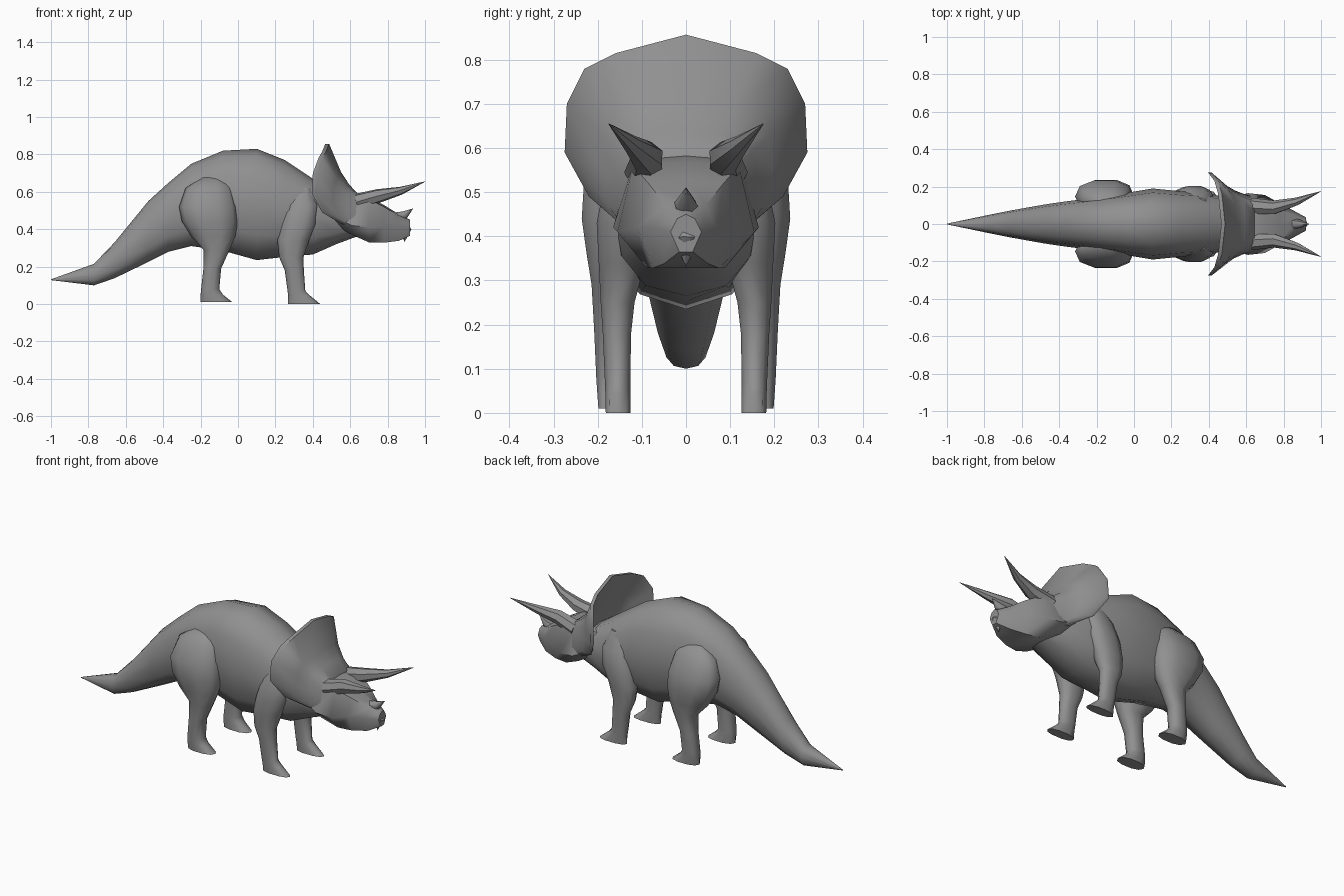
import bpy
import bmesh
import math
from mathutils import Vector

if "Cube" in bpy.data.objects:
    bpy.data.objects.remove(bpy.data.objects["Cube"], do_unlink=True)

# One plain grey skin for every part
GREY = (0.28, 0.28, 0.28, 1)
skin = bpy.data.materials.new("grey_skin")
skin.use_nodes = True
skin.diffuse_color = GREY
skin.node_tree.nodes["Principled BSDF"].inputs["Base Color"].default_value = GREY


def loft(name, rings, mirror=False, angle=50):
    """Bridge equal-sized rings of points, cap both ends, optionally mirror across y."""
    bm = bmesh.new()
    loops = [[bm.verts.new(point) for point in ring] for ring in rings]
    for first, second in zip(loops, loops[1:]):
        count = len(first)
        for i in range(count):
            j = (i + 1) % count
            bm.faces.new((first[i], first[j], second[j], second[i]))
    bm.faces.new(loops[0])
    bm.faces.new(loops[-1])
    bmesh.ops.remove_doubles(bm, verts=bm.verts, dist=0.0005)
    bmesh.ops.recalc_face_normals(bm, faces=bm.faces)
    mesh = bpy.data.meshes.new(name)
    bm.to_mesh(mesh)
    bm.free()
    mesh.materials.append(skin)
    part = bpy.data.objects.new(name, mesh)
    bpy.context.collection.objects.link(part)
    bpy.ops.object.select_all(action="DESELECT")
    part.select_set(True)
    bpy.context.view_layer.objects.active = part
    bpy.ops.object.shade_smooth_by_angle(angle=math.radians(angle))
    if mirror:
        modifier = part.modifiers.new("other_side", "MIRROR")
        modifier.use_axis = (False, True, False)
        modifier.use_mirror_merge = False
    return part


def rounded(count, power=0.85, turn=0.0):
    """Points of a slightly squared unit circle."""
    points = []
    for i in range(count):
        a = math.tau * (i + turn) / count
        c, s = math.cos(a), math.sin(a)
        points.append((math.copysign(abs(c) ** power, c), math.copysign(abs(s) ** power, s)))
    return points


def symmetric(half):
    """Complete a half section that starts and ends on the centre plane."""
    return half + [Vector((p.x, -p.y, p.z)) for p in half[-2:0:-1]]


def trunk_ring(x, low, high, width):
    middle, height = (low + high) / 2, (high - low) / 2
    return [Vector((x, width * c, middle + height * s)) for c, s in rounded(12)]


def leg_ring(z, back, front, inner, outer):
    cx, cy = (back + front) / 2, (inner + outer) / 2
    rx, ry = (front - back) / 2, (outer - inner) / 2
    return [Vector((cx + rx * c, cy + ry * s, z)) for c, s in rounded(10)]


def spike(name, path, mirror=False):
    """Tapered horn along a path of x, y, z, radius."""
    centres = [Vector(p[:3]) for p in path]
    rings = []
    for i, centre in enumerate(centres):
        along = centres[min(i + 1, len(path) - 1)] - centres[max(i - 1, 0)]
        turn = along.to_track_quat("Z", "Y")
        radius = path[i][3]
        rings.append([centre + turn @ Vector((radius * c, radius * s, 0))
                      for c, s in rounded(7, 1)])
    return loft(name, rings, mirror)


# Trunk, neck and tail: x, bottom, top, half width
trunk = [
    (-1, 0.128, 0.132, 0.002), (-0.77, 0.1, 0.215, 0.05), (-0.66, 0.138, 0.33, 0.072),
    (-0.48, 0.225, 0.55, 0.104), (-0.37, 0.28, 0.65, 0.12), (-0.25, 0.31, 0.75, 0.135),
    (-0.08, 0.285, 0.82, 0.16), (0.1, 0.235, 0.83, 0.19), (0.25, 0.252, 0.77, 0.175),
    (0.4, 0.265, 0.67, 0.165), (0.53, 0.322, 0.58, 0.13), (0.66, 0.37, 0.5, 0.09),
]
loft("trunk_and_tail", [trunk_ring(*station) for station in trunk])

# Legs: z, back x, front x, inner y, outer y
hind_leg = [
    (0.68, -0.19, -0.08, 0.08, 0.13), (0.62, -0.28, -0.03, 0.07, 0.19),
    (0.52, -0.315, -0.005, 0.06, 0.235), (0.44, -0.3, 0, 0.06, 0.24),
    (0.36, -0.25, -0.015, 0.09, 0.228), (0.29, -0.185, -0.045, 0.115, 0.216),
    (0.19, -0.185, -0.09, 0.125, 0.21), (0.08, -0.197, -0.1, 0.125, 0.205),
    (0.05, -0.2, -0.08, 0.125, 0.203), (0.01, -0.2, -0.03, 0.125, 0.2),
]
front_leg = [
    (0.62, 0.31, 0.39, 0.08, 0.14), (0.53, 0.26, 0.43, 0.08, 0.185),
    (0.43, 0.23, 0.42, 0.08, 0.205), (0.34, 0.21, 0.38, 0.09, 0.2),
    (0.25, 0.22, 0.35, 0.115, 0.195), (0.18, 0.25, 0.352, 0.123, 0.19),
    (0.07, 0.265, 0.36, 0.125, 0.185), (0.045, 0.268, 0.385, 0.125, 0.184),
    (0, 0.268, 0.44, 0.125, 0.183),
]
for name, stations in (("hind_legs", hind_leg), ("front_legs", front_leg)):
    loft(name, [leg_ring(*station) for station in stations], mirror=True)


# Head: x, brow z and half width, cheek z and half width, jaw z and half width
def head_ring(x, top, brow, cheek_z, cheek, jaw_z, jaw):
    half = [(0, top), (brow, top - 0.01), (cheek, cheek_z), (jaw, jaw_z), (0, jaw_z)]
    return symmetric([Vector((x, y, z)) for y, z in half])


head = [
    (0.5, 0.57, 0.1, 0.47, 0.14, 0.43, 0.1), (0.61, 0.59, 0.12, 0.42, 0.165, 0.37, 0.11),
    (0.7, 0.57, 0.12, 0.41, 0.155, 0.33, 0.09), (0.78, 0.53, 0.085, 0.42, 0.11, 0.328, 0.075),
    (0.86, 0.48, 0.045, 0.42, 0.068, 0.338, 0.05), (0.92, 0.45, 0.02, 0.41, 0.035, 0.365, 0.015),
]
loft("head", [head_ring(*station) for station in head])

# Horns and hooked beak
spike("brow_horns", [(0.63, 0.095, 0.545, 0.045), (0.75, 0.088, 0.578, 0.038),
                     (0.87, 0.12, 0.606, 0.022), (1, 0.175, 0.655, 0.001)], mirror=True)
spike("nose_horn", [(0.83, 0, 0.455, 0.035), (0.89, 0, 0.475, 0.023), (0.935, 0, 0.51, 0.001)])
spike("beak", [(0.86, 0, 0.415, 0.05), (0.9, 0, 0.39, 0.03), (0.89, 0, 0.33, 0.001)])

# Neck frill: a flared dish between the rim and the back of the skull
rim = [Vector(p) for p in (
    (0.487, 0, 0.857), (0.47, 0.16, 0.815), (0.45, 0.23, 0.78), (0.42, 0.27, 0.7),
    (0.415, 0.275, 0.59), (0.47, 0.22, 0.49), (0.57, 0.15, 0.43), (0.61, 0, 0.4))]
skull = [Vector((0.645, y, z)) for y, z in (
    (0, 0.585), (0.06, 0.585), (0.1, 0.58), (0.12, 0.565),
    (0.13, 0.52), (0.145, 0.46), (0.14, 0.42), (0, 0.38))]


def frill_ring(blend, depth, shift):
    half = []
    for outer, inner in zip(rim, skull):
        point = outer.lerp(inner, blend)
        point.x = outer.x + (inner.x - outer.x) * depth - shift
        half.append(point)
    return symmetric(half)


loft("neck_frill", [frill_ring(*step) for step in (
    (1, 1, 0), (0.8, 0.68, 0), (0.55, 0.4, 0), (0, 0, 0),
    (0, 0, 0.02), (0.55, 0.4, 0.03), (0.95, 0.7, 0.04))])
